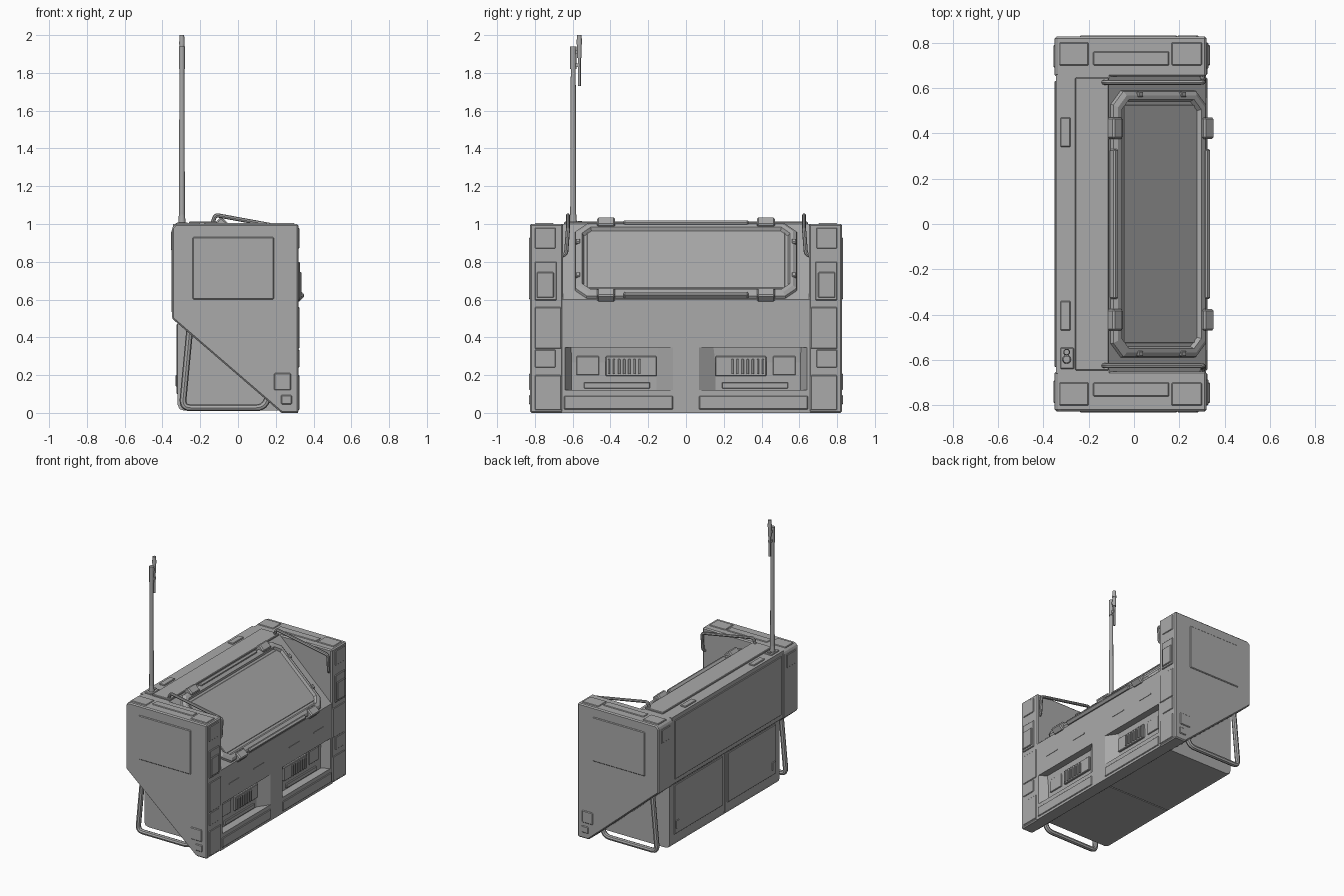
import bpy, bmesh, math
from mathutils import Vector, Matrix

if "Cube" in bpy.data.objects:
    bpy.data.objects.remove(bpy.data.objects["Cube"])

GREY = bpy.data.materials.new("mid grey")
GREY.diffuse_color = (0.4, 0.4, 0.4, 1)
GREY.use_nodes = True
GREY.node_tree.nodes["Principled BSDF"].inputs["Base Color"].default_value = GREY.diffuse_color


def add(name, bm, bevel=0.0, matrix=None, segments=1):
    """Turn a bmesh into an object, optionally with softened edges."""
    bmesh.ops.recalc_face_normals(bm, faces=bm.faces)
    if bevel:
        bmesh.ops.bevel(bm, geom=bm.edges[:], offset=bevel, segments=segments,
                        profile=0.5, affect='EDGES', clamp_overlap=True)
    if matrix:
        bm.transform(matrix)
    me = bpy.data.meshes.new(name)
    bm.to_mesh(me)
    bm.free()
    me.materials.append(GREY)
    ob = bpy.data.objects.new(name, me)
    bpy.context.collection.objects.link(ob)
    return ob


def box(name, x, y, z, bevel=0.0, matrix=None):
    bm = bmesh.new()
    bmesh.ops.create_cube(bm, size=1)
    for v in bm.verts:
        v.co = [(r[0] + r[1]) / 2 + c * (r[1] - r[0]) for r, c in zip((x, y, z), v.co)]
    return add(name, bm, bevel, matrix)


def prism(name, pts, y0, y1, bevel=0.0):
    """Extrude an x-z outline along y."""
    bm = bmesh.new()
    face = bm.faces.new([bm.verts.new((px, y0, pz)) for px, pz in pts])
    ext = bmesh.ops.extrude_face_region(bm, geom=[face])["geom"]
    bmesh.ops.translate(bm, vec=(0, y1 - y0, 0),
                        verts=[g for g in ext if isinstance(g, bmesh.types.BMVert)])
    return add(name, bm, bevel)


def span(s, a, b):
    return tuple(sorted((s * a, s * b)))


def smooth(ob):
    bpy.ops.object.select_all(action='DESELECT')
    ob.select_set(True)
    bpy.context.view_layer.objects.active = ob
    bpy.ops.object.shade_smooth_by_angle(angle=math.radians(40))


def tube(name, pts, radius, corner=0.04):
    """Round pipe through points with rounded corners."""
    pts = [Vector(p) for p in pts]
    path = [pts[0]]
    for a, b, c in zip(pts, pts[1:], pts[2:]):
        p, q = b + (a - b).normalized() * corner, b + (c - b).normalized() * corner
        for i in range(6):
            t = i / 5
            path.append(p * (1 - t) ** 2 + b * 2 * t * (1 - t) + q * t * t)
    path.append(pts[-1])
    cu = bpy.data.curves.new(name, 'CURVE')
    cu.dimensions, cu.bevel_depth, cu.bevel_resolution = '3D', radius, 2
    cu.use_fill_caps = True
    sp = cu.splines.new('POLY')
    sp.points.add(len(path) - 1)
    for sp_pt, co in zip(sp.points, path):
        sp_pt.co = (*co, 1)
    cu.materials.append(GREY)
    ob = bpy.data.objects.new(name, cu)
    bpy.context.collection.objects.link(ob)
    bpy.ops.object.select_all(action='DESELECT')
    ob.select_set(True)
    bpy.context.view_layer.objects.active = ob
    bpy.ops.object.convert(target='MESH')
    smooth(bpy.context.object)


def rod(name, x, y, z0, z1, r0, r1):
    bm = bmesh.new()
    bmesh.ops.create_cone(bm, cap_ends=True, segments=12, radius1=r0, radius2=r1, depth=z1 - z0)
    bmesh.ops.translate(bm, vec=(x, y, (z0 + z1) / 2), verts=bm.verts)
    smooth(add(name, bm))


# Central body with the sloping screen face
body = prism("body", [(-0.345, 0.5), (-0.345, 1.0), (-0.11, 1.0), (0.318, 0.6),
                      (0.318, 0.0), (0.23, 0.0)], -0.66, 0.66)
# Tapered pockets cut into the face below the screen
for s in (-1, 1):
    bm = bmesh.new()
    outline = [(0.26, 0.605), (0.26, 0.155), (0.318, 0.07), (0.36, 0.07), (0.36, 0.64), (0.318, 0.64)]
    lo, hi = [[bm.verts.new((x, s * y, z)) for x, y in outline] for z in (0.12, 0.345)]
    bm.faces.new(lo)
    bm.faces.new(hi)
    for i in range(6):
        j = (i + 1) % 6
        bm.faces.new((lo[i], lo[j], hi[j], hi[i]))
    cutter = add("pocket_cutter", bm)
    mod = body.modifiers.new("pocket", 'BOOLEAN')
    mod.object, mod.operation, mod.solver = cutter, 'DIFFERENCE', 'EXACT'
    bpy.ops.object.select_all(action='DESELECT')
    bpy.context.view_layer.objects.active = body
    bpy.ops.object.modifier_apply(modifier=mod.name)
    bpy.data.objects.remove(cutter)

# Lower rear case with rounded edges, split in the middle
for s in (-1, 1):
    prism("lower_case", [(-0.32, 0.52), (-0.32, 0.045), (-0.31, 0.02), (-0.285, 0.012),
                         (0.24, 0.012), (0.28, 0.52)], *span(s, 0.004, 0.65))
    box("case_rear_panel", (-0.326, -0.31), span(s, 0.03, 0.60), (0.10, 0.47), 0.004)
    box("case_rear_tab", (-0.331, -0.31), span(s, 0.55, 0.585), (0.14, 0.20), 0.003)
box("case_core", (-0.31, 0.24), (-0.02, 0.02), (0.02, 0.52))

# Rear upper panel and raised strip along the top
box("rear_panel", (-0.351, -0.34), (-0.63, 0.63), (0.53, 0.97), 0.004)
box("top_strip", (-0.26, -0.11), (-0.645, 0.645), (0.99, 1.012), 0.004)

# Sloping frame: local x runs down the slope, local z points outwards
down = Vector((0.428, 0, -0.4)).normalized()
out = Vector((0.4, 0, 0.428)).normalized()
slope = Matrix.Translation((0.104, 0, 0.8)) @ Matrix((down, (0, 1, 0), out)).transposed().to_4x4()


def octagon(bm, hx, hy, c, z):
    pts = [(hx, hy - c), (hx - c, hy), (c - hx, hy), (-hx, hy - c),
           (-hx, c - hy), (c - hx, -hy), (hx - c, -hy), (hx, c - hy)]
    return [bm.verts.new((x, y, z)) for x, y in pts]


bm = bmesh.new()
rings = [octagon(bm, *r) for r in ((0.285, 0.59, 0.06, -0.01), (0.28, 0.585, 0.06, 0.014),
                                   (0.262, 0.567, 0.052, 0.026), (0.24, 0.55, 0.045, 0.026),
                                   (0.23, 0.54, 0.04, 0.008))]
for a, b in zip(rings, rings[1:]):
    for i in range(8):
        j = (i + 1) % 8
        bm.faces.new((a[i], a[j], b[j], b[i]))
bm.faces.new(rings[-1])
bm.faces.new(rings[0])
add("screen_frame", bm, 0, slope)
box("screen_glass", (-0.215, 0.215), (-0.525, 0.525), (0, 0.012), 0.003, slope)
for e in (-1, 1):
    box("frame_lip", span(e, 0.265, 0.292), (-0.33, 0.33), (0, 0.033), 0.006, slope)
    for s in (-1, 1):
        box("latch", span(e, 0.245, 0.305), span(s, 0.375, 0.47), (-0.01, 0.042), 0.008, slope)
        box("frame_bolt", span(e, 0.115, 0.145), span(s, 0.56, 0.585), (0, 0.034), 0.004, slope)

for s in (-1, 1):
    # End housings
    prism("end_housing", [(-0.35, 0.5), (-0.35, 0.98), (-0.33, 1.0), (0.32, 1.0),
                          (0.32, 0.0), (0.23, 0.0)], *span(s, 0.65, 0.826), 0.008)
    # Panels on the outer side faces
    for x, z in (((-0.24, 0.19), (0.60, 0.93)), ((0.19, 0.28), (0.12, 0.21)),
                 ((0.228, 0.285), (0.045, 0.095))):
        box("side_panel", x, span(s, 0.82, 0.832), z, 0.005)
    # Panels on the front and rear of the end housings
    for y0, y1, z0, z1, top in ((0.69, 0.80, 0.87, 0.98, 0.325), (0.685, 0.80, 0.595, 0.80, 0.328),
                                (0.70, 0.79, 0.61, 0.745, 0.336), (0.66, 0.80, 0.34, 0.56, 0.325),
                                (0.69, 0.80, 0.24, 0.335, 0.325), (0.66, 0.80, 0.015, 0.20, 0.325)):
        box("front_panel", (0.31, top), span(s, y0, y1), (z0, z1), 0.004)
    box("rear_corner_panel", (-0.355, -0.34), span(s, 0.69, 0.79), (0.86, 0.96), 0.004)
    # Panels on the top of the end housings
    for x, y1 in (((-0.33, -0.20), 0.80), ((-0.18, 0.155), 0.76), ((0.165, 0.30), 0.80)):
        box("top_panel", x, span(s, 0.70, y1), (0.99, 1.005), 0.004)
    box("top_tab", (-0.325, -0.28), span(s, 0.34, 0.47), (0.99, 1.008), 0.004)

    # Side guard rails over the screen
    tube("guard_rail", [(-0.14, s * 0.625, 0.99), (-0.12, s * 0.625, 1.048),
                        (0.305, s * 0.625, 0.97), (0.305, s * 0.635, 0.84),
                        (0.295, s * 0.665, 0.83)], 0.011, 0.018)
    # Carrying loops under the end housings
    tube("carry_loop", [(-0.25, s * 0.76, 0.50), (-0.295, s * 0.76, 0.027),
                        (0.14, s * 0.76, 0.027), (0.17, s * 0.76, 0.12)], 0.018, 0.045)

    # Vent units inside the pockets
    box("vent_unit", (0.25, 0.275), span(s, 0.155, 0.425), (0.195, 0.30), 0.004)
    for i in range(7):
        y = 0.24 + i * 0.027
        box("vent_bar", (0.27, 0.284), span(s, y, y + 0.012), (0.205, 0.285), 0.002)
    box("pocket_plate", (0.25, 0.268), span(s, 0.46, 0.58), (0.20, 0.30), 0.003)
    box("pocket_strip", (0.25, 0.272), span(s, 0.19, 0.54), (0.13, 0.162), 0.003)
    # Face trim below the pockets and under the screen
    box("skirt_strip", (0.31, 0.324), span(s, 0.07, 0.645), (0.018, 0.09), 0.004)
    for y0, y1 in ((0.15, 0.27), (0.44, 0.56)):
        box("face_trim", (0.31, 0.321), span(s, y0, y1), (0.458, 0.466))

# Antenna: base, main rod, and clipped-on tip
box("antenna_base", (-0.325, -0.265), (-0.64, -0.545), (0.99, 1.008), 0.004)
rod("antenna_collar", -0.297, -0.597, 1.0, 1.05, 0.02, 0.016)
rod("antenna_rod", -0.297, -0.597, 1.04, 1.82, 0.016, 0.013)
rod("antenna_head", -0.297, -0.597, 1.82, 1.94, 0.016, 0.016)
rod("antenna_socket", -0.297, -0.562, 1.0, 1.015, 0.012, 0.012)
rod("tip_wire", -0.297, -0.565, 1.73, 1.90, 0.008, 0.008)
rod("tip_sleeve", -0.297, -0.565, 1.88, 1.96, 0.013, 0.013)
rod("tip_cap", -0.297, -0.565, 1.95, 2.0, 0.015, 0.012)
for z in (1.83, 1.90):
    box("tip_clip", (-0.306, -0.288), (-0.60, -0.56), (z, z + 0.02))
